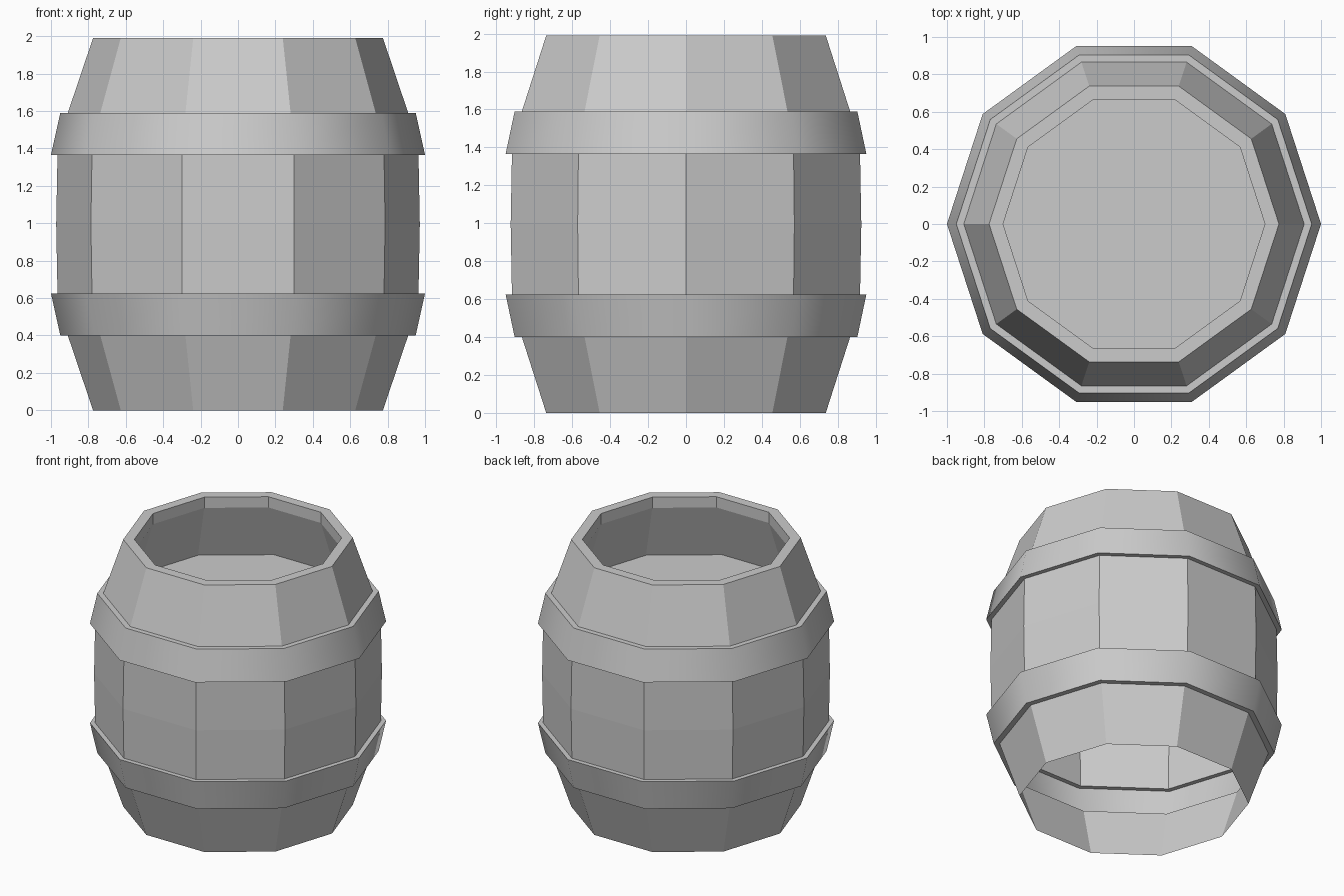
import bpy, bmesh, math

if "Cube" in bpy.data.objects:
    bpy.data.objects.remove(bpy.data.objects["Cube"])

SIDES = 10
H = 1.99


def lathe(name, profile, smooth=False, cap_end=False):
    """Spin (radius, z) points, listed upward along the outside, into a ten-sided shell."""
    bm = bmesh.new()
    rings = [[bm.verts.new((r * math.cos(math.tau * i / SIDES),
                            r * math.sin(math.tau * i / SIDES), z))
              for i in range(SIDES)] for r, z in profile]
    for a, b in zip(rings, rings[1:]):
        for i in range(SIDES):
            j = (i + 1) % SIDES
            bm.faces.new((a[i], a[j], b[j], b[i]))
    if cap_end:
        bm.faces.new(rings[-1])
    mesh = bpy.data.meshes.new(name)
    bm.to_mesh(mesh)
    bm.free()
    obj = bpy.data.objects.new(name, mesh)
    bpy.context.collection.objects.link(obj)
    if smooth:
        bpy.ops.object.select_all(action='DESELECT')
        obj.select_set(True)
        bpy.context.view_layer.objects.active = obj
        bpy.ops.object.shade_smooth_by_angle(angle=math.radians(40))
    return obj


def flipped(profile):
    """Mirror a profile about mid height, keeping the upward order."""
    return [(r, H - z) for r, z in reversed(profile)]


# Single-skin profiles; the bottom of the barrel is open
end_staves = [(0.775, 0.0), (0.91, 0.40)]
hoop = [(0.91, 0.40), (0.95, 0.40), (1.0, 0.625), (0.965, 0.625)]

# Staves
lathe("lower_staves", end_staves)
lathe("middle_staves", [(0.965, 0.625), (0.972, H / 2), (0.965, H - 0.625)])
lathe("upper_staves", flipped(end_staves))

# Hoops
lathe("lower_hoop", hoop, smooth=True)
lathe("upper_hoop", flipped(hoop), smooth=True)

# Rim, inner lip, inside wall and recessed floor
lathe("rim_and_floor", [(0.775, H), (0.70, H), (0.70, H - 0.08), (0.83, 1.50)],
      cap_end=True)
